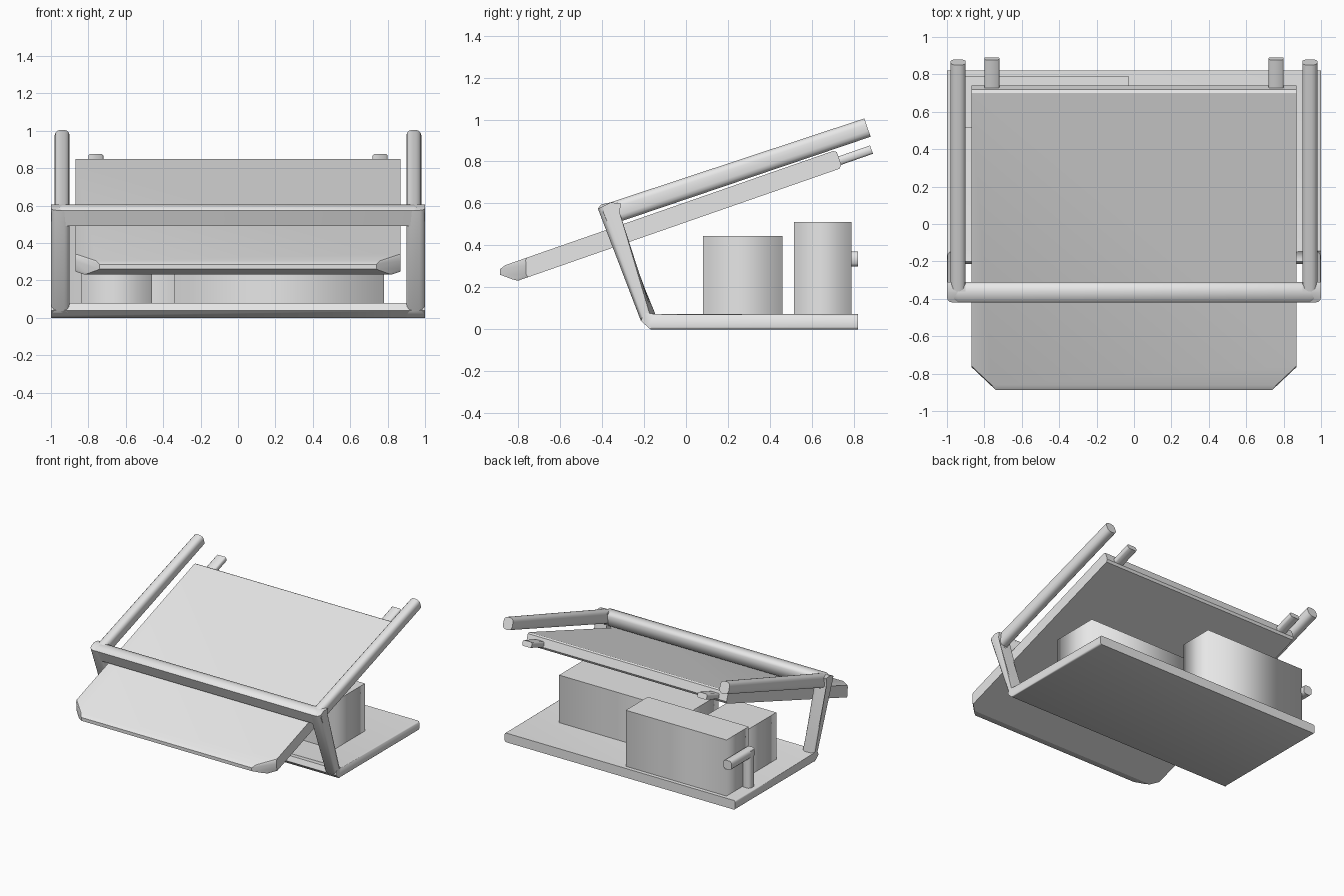
import bpy, bmesh, math
from mathutils import Vector, Matrix

default = bpy.data.objects.get("Cube")
if default:
    bpy.data.objects.remove(default)

grey = bpy.data.materials.new("plain_grey")
grey.use_nodes = True
grey.diffuse_color = (0.8, 0.8, 0.8, 1)
grey.node_tree.nodes["Principled BSDF"].inputs["Base Color"].default_value = (0.8, 0.8, 0.8, 1)


def finish(name, bm, angle=50):
    bmesh.ops.recalc_face_normals(bm, faces=bm.faces)
    mesh = bpy.data.meshes.new(name)
    bm.to_mesh(mesh)
    bm.free()
    mesh.materials.append(grey)
    ob = bpy.data.objects.new(name, mesh)
    bpy.context.collection.objects.link(ob)
    bpy.ops.object.select_all(action='DESELECT')
    ob.select_set(True)
    bpy.context.view_layer.objects.active = ob
    bpy.ops.object.shade_smooth_by_angle(angle=math.radians(angle))
    return ob


def loft(rings):
    """Closed solid through equal-length rings of points."""
    bm = bmesh.new()
    loops = [[bm.verts.new(p) for p in ring] for ring in rings]
    n = len(loops[0])
    for a, b in zip(loops, loops[1:]):
        for i in range(n):
            j = (i + 1) % n
            bm.faces.new((a[i], a[j], b[j], b[i]))
    bm.faces.new(loops[0])
    bm.faces.new(loops[-1])
    return bm


def prism(name, profile, x0, x1, round_off=0.0, min_length=0.0):
    """Side profile (y, z) extruded along x, with its long outline edges rounded."""
    bm = loft([[(x, y, z) for y, z in profile] for x in (x0, x1)])
    edges = [e for e in bm.edges
             if abs(e.verts[0].co.x - e.verts[1].co.x) < 1e-4 and e.calc_length() > min_length]
    if round_off:
        bmesh.ops.bevel(bm, geom=edges, offset=round_off, segments=3,
                        profile=0.5, affect='EDGES')
    return finish(name, bm)


def tube(name, start, end, width, height):
    """Straight rounded-square tube between two points."""
    start, end = Vector(start), Vector(end)
    along = (end - start).normalized()
    side = Vector((1, 0, 0))
    up = side.cross(along)
    w, h = width / 2, height / 2
    c = min(w, h) * 0.4
    section = [(w, h - c), (w - c, h), (c - w, h), (-w, h - c),
               (-w, c - h), (c - w, -h), (w - c, -h), (w, c - h)]
    return finish(name, loft([[p + side * a + up * b for a, b in section]
                              for p in (start, end)]))


def block(name, x0, x1, y0, y1, top):
    """Upright box with soft shading around its sides and crisp rims."""
    corners = [(x0, y0), (x1, y0), (x1, y1), (x0, y1)]
    ob = finish(name, loft([[(x, y, z) for x, y in corners] for z in (0.06, top)]), 100)
    for e in ob.data.edges:
        a, b = (ob.data.vertices[i].co for i in e.vertices)
        e.use_edge_sharp = abs(a.z - b.z) < 1e-4


# Base plate with a chamfered front edge
prism("base_plate", [(-0.215, 0.04), (-0.17, 0), (0.82, 0), (0.82, 0.072),
                     (-0.145, 0.072), (-0.2, 0.08)], -1, 1, 0.012, 0.5)

# Uprights and rear-sloping arms, mirrored
upright = [(-0.42, 0.575), (-0.36, 0.605), (-0.31, 0.6), (-0.325, 0.5),
           (-0.145, 0.07), (-0.17, 0), (-0.215, 0.04)]
arm = [(-0.36, 0.605), (0.85, 1.005), (0.88, 0.918), (-0.33, 0.508)]
for s, side in ((1, "left"), (-1, "right")):
    prism(side + "_upright", upright, s * 0.9, s, 0.03, 0.3)
    prism(side + "_arm", arm, s * 0.9, s * 0.98, 0.03, 0.3)

# Front cross bar, tapered at both ends
bar = [(-0.42, 0.575), (-0.405, 0.595), (-0.36, 0.605), (-0.325, 0.6),
       (-0.31, 0.58), (-0.325, 0.5), (-0.345, 0.49), (-0.385, 0.49)]
mid = Vector((-0.365, 0.545))
rings = []
for x, k in ((-1, 0.55), (-0.94, 1), (0.94, 1), (1, 0.55)):
    rings.append([(x, *(mid + (Vector(p) - mid) * k)) for p in bar])
finish("front_bar", loft(rings))

# Tilted panel: plan outline lofted through its thickness, in the panel's own frame
tilt = Matrix.Translation((0, 0.745, 0.77)) @ Matrix.Rotation(math.radians(19.2), 4, 'X')
rings = []
for height, front, cut, back in ((0, -1.637, 0.05, -0.015), (0.015, -1.66, 0.07, 0),
                                 (0.055, -1.708, 0.13, 0), (0.08, -1.70, 0.13, 0),
                                 (0.09, -1.67, 0.11, -0.015)):
    half = [(0.87, back), (0.87, front + cut), (0.87 - cut, front)]
    outline = half + [(-x, y) for x, y in reversed(half)]
    rings.append([tilt @ Vector((x, y, height)) for x, y in outline])
finish("tilted_panel", loft(rings), 30)

# Pegs on the rear edge of the panel
for s, side in ((1, "left"), (-1, "right")):
    tube(side + "_panel_peg", tilt @ Vector((s * 0.76, -0.04, 0.036)),
         tilt @ Vector((s * 0.76, 0.16, 0.036)), 0.08, 0.042)

# Housings standing on the base
block("wide_housing", -0.34, 0.78, 0.08, 0.46, 0.445)
block("small_housing", -0.84, -0.46, 0.08, 0.46, 0.44)
block("rear_housing", -0.905, -0.03, 0.515, 0.79, 0.512)

# Bent pipe beside the rear housing
tube("pipe_riser", (-0.935, 0.56, 0.06), (-0.935, 0.56, 0.36), 0.07, 0.07)
tube("pipe_outlet", (-0.935, 0.53, 0.335), (-0.935, 0.82, 0.335), 0.07, 0.07)
